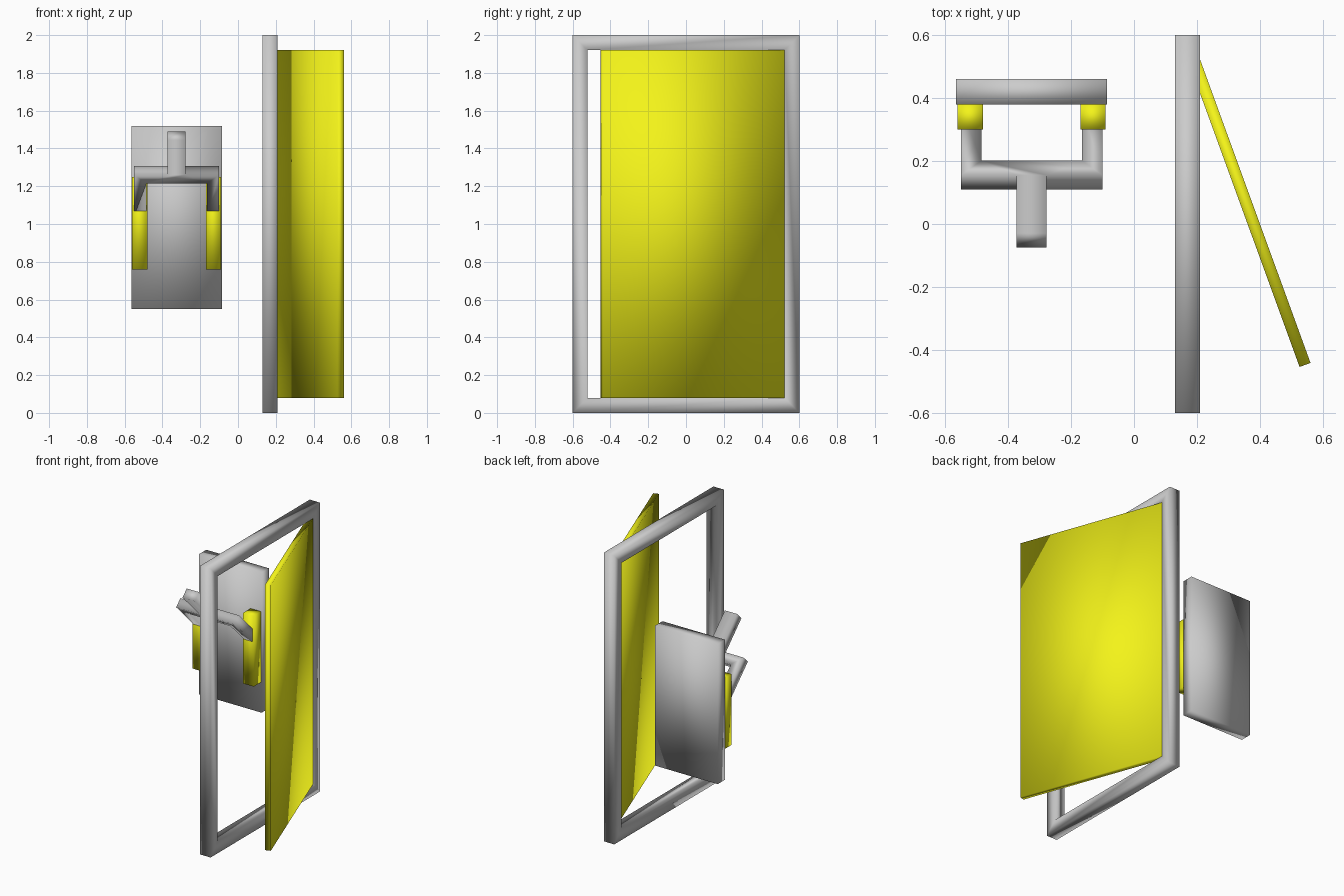
import bpy, bmesh
from math import radians
from mathutils import Matrix, Vector

if "Cube" in bpy.data.objects:
    bpy.data.objects.remove(bpy.data.objects["Cube"])

yellow = bpy.data.materials.new("yellow")
yellow.diffuse_color = (0.9, 0.9, 0.01, 1)
yellow.use_nodes = True
yellow.node_tree.nodes["Principled BSDF"].inputs["Base Color"].default_value = yellow.diffuse_color


def finish(name, bm, mat=None):
    bmesh.ops.recalc_face_normals(bm, faces=bm.faces)
    for f in bm.faces:
        f.smooth = True
    me = bpy.data.meshes.new(name)
    bm.to_mesh(me)
    bm.free()
    ob = bpy.data.objects.new(name, me)
    bpy.context.collection.objects.link(ob)
    if mat:
        me.materials.append(mat)
    return ob


def box(name, lo, hi, mat=None):
    lo, hi = Vector(lo), Vector(hi)
    bm = bmesh.new()
    bmesh.ops.create_cube(bm, size=1)
    bmesh.ops.scale(bm, vec=hi - lo, verts=bm.verts)
    ob = finish(name, bm, mat)
    ob.location = (lo + hi) / 2
    return ob


def slab(name, points, faces, thick, matrix):
    """Flat outline extruded by thick, centred on its own plane."""
    bm = bmesh.new()
    vs = [bm.verts.new((a, b, -thick / 2)) for a, b in points]
    fs = [bm.faces.new([vs[i] for i in f]) for f in faces]
    new = bmesh.ops.extrude_face_region(bm, geom=fs, use_keep_orig=True)["geom"]
    bmesh.ops.translate(bm, vec=(0, 0, thick),
                        verts=[g for g in new if isinstance(g, bmesh.types.BMVert)])
    ob = finish(name, bm)
    ob.matrix_world = matrix
    return ob


# Door frame: rectangular ring standing in the y-z plane
ring = [(sy * w, 1 + sz * h) for w, h in ((0.6, 1.0), (0.522, 0.92))
        for sy, sz in ((-1, -1), (1, -1), (1, 1), (-1, 1))]
quads = [(i, (i + 1) % 4, 4 + (i + 1) % 4, 4 + i) for i in range(4)]
to_yz = Matrix(((0, 0, 1, 0.17), (1, 0, 0, 0), (0, 1, 0, 0), (0, 0, 0, 1)))
slab("door_frame", ring, quads, 0.08, to_yz)

# Door leaf, swung open by 20 degrees
door = box("door_leaf", (0.347, -0.479, 0.08), (0.384, 0.561, 1.92), yellow)
door.rotation_euler.z = radians(20)

# Switch back plate and its two lever brackets
CX = -0.325
box("switch_plate", (CX - 0.24, 0.38, 0.55), (CX + 0.24, 0.46, 1.52))
for side, x in (("left", CX - 0.195), ("right", CX + 0.195)):
    box("lever_bracket_" + side, (x - 0.04, 0.30, 0.76), (x + 0.04, 0.38, 1.25), yellow)

# Lever: forked arms, crossbar and grip in one outline, tilted 45 degrees
T = 0.0325
half = [(0.0475, 0.293), (0.0475, T), (0.225, T), (0.225, -0.276),
        (0.16, -0.276), (0.16, -T)]
outline = half + [(-a, b) for a, b in reversed(half)]
slab("switch_lever", outline, [range(len(outline))], 2 * T,
     Matrix.Translation((CX, 0.155, 1.26)) @ Matrix.Rotation(radians(135), 4, 'X'))
